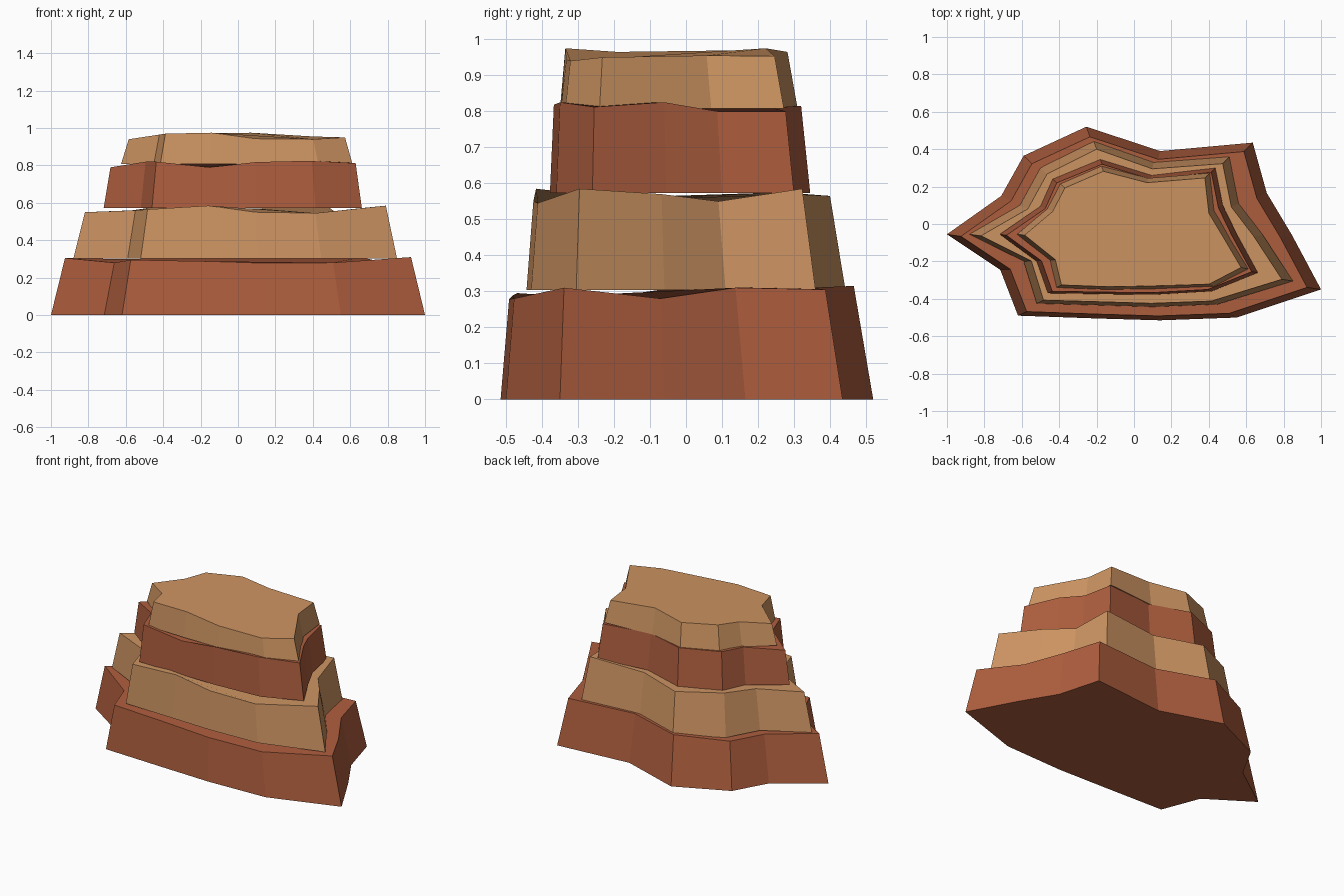
import bpy, bmesh


def material(name, rgb):
    m = bpy.data.materials.new(name)
    m.diffuse_color = (*rgb, 1)
    return m


red = material("red_rock", (0.423, 0.112, 0.048))
tan = material("tan_rock", (0.61, 0.296, 0.122))


def stratum(name, mat, base_z, taper, shift_y, outline, rim):
    """One rock layer: flat base outline, tapered uneven rim."""
    bm = bmesh.new()
    low = [bm.verts.new((x, y, base_z)) for x, y in outline]
    high = [bm.verts.new((x * taper, y * taper + shift_y, z))
            for (x, y), z in zip(outline, rim)]
    n = len(outline)
    bm.faces.new(low)
    bm.faces.new(high)
    for i in range(n):
        j = (i + 1) % n
        bm.faces.new((low[i], low[j], high[j], high[i]))
    bmesh.ops.recalc_face_normals(bm, faces=bm.faces)
    me = bpy.data.meshes.new(name)
    bm.to_mesh(me)
    bm.free()
    me.materials.append(mat)
    ob = bpy.data.objects.new(name, me)
    bpy.context.collection.objects.link(ob)
    return ob


# Outlines run clockwise from the left tip, round the back, to the front
stratum("bottom_layer", red, 0.0, 0.925, -0.015,
        [(-1, -.055), (-.71, .15), (-.59, .365), (-.255, .52), (.14, .39),
         (.635, .435), (.71, .165), (.845, -.06), (1, -.35), (.55, -.5),
         (.14, -.515), (-.2, -.505), (-.62, -.49), (-.715, -.245)],
        [.305, .3, .3, .315, .31, .305, .31, .28, .31, .28, .278, .288, .295, .28])

stratum("lower_middle_layer", tan, 0.303, 0.93, -0.012,
        [(-.88, -.055), (-.61, .1), (-.5, .3), (-.215, .443), (.105, .33),
         (.51, .36), (.56, .11), (.69, -.06), (.85, -.305), (.445, -.43),
         (.1, -.443), (-.17, -.435), (-.52, -.425), (-.59, -.2)],
        [.55, .56, .575, .565, .57, .585, .55, .57, .585, .545, .55, .585, .565, .56])

stratum("upper_middle_layer", red, 0.573, 0.95, -0.008,
        [(-.718, -.055), (-.5, .095), (-.435, .24), (-.18, .345), (.095, .26),
         (.435, .3), (.475, .1), (.55, -.055), (.662, -.26), (.415, -.36),
         (.1, -.378), (-.16, -.375), (-.46, -.37), (-.52, -.2)],
        [.79, .81, .815, .815, .81, .8, .8, .825, .812, .825, .818, .79, .82, .82])

stratum("top_layer", tan, 0.808, 0.935, -0.008,
        [(-.625, -.055), (-.465, .08), (-.395, .215), (-.175, .31), (.075, .245),
         (.405, .272), (.428, .07), (.5, -.05), (.612, -.24), (.43, -.335),
         (.1, -.347), (-.15, -.35), (-.415, -.34), (-.45, -.195)],
        [.94, .96, .97, .965, .975, .953, .955, .953, .95, .94, .943, .975, .97, .965])
